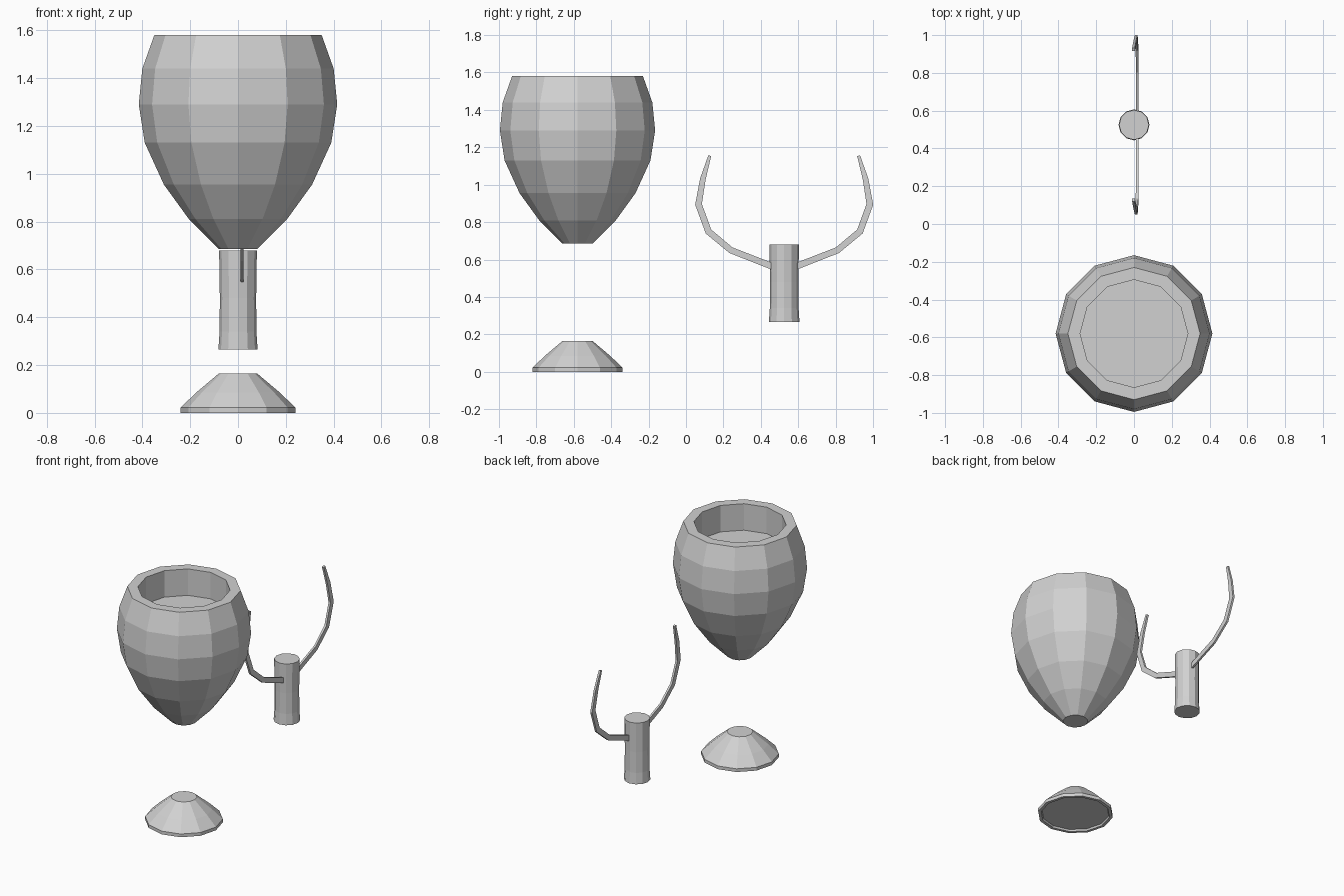
import bpy, bmesh, math
from mathutils import Vector

cube = bpy.data.objects.get("Cube")
if cube:
    bpy.data.objects.remove(cube, do_unlink=True)

SIDES = 12
CUP_Y, STEM_Y = -0.58, 0.525

grey = bpy.data.materials.new("plain grey")
grey.use_nodes = True
colour = (0.64, 0.64, 0.64, 1)
grey.diffuse_color = colour
grey.node_tree.nodes["Principled BSDF"].inputs["Base Color"].default_value = colour


def loft(name, rings, y):
    """Skin a list of equal-length point rings and cap both ends."""
    bm = bmesh.new()
    loops = [[bm.verts.new(p) for p in ring] for ring in rings]
    n = len(loops[0])
    for a, b in zip(loops, loops[1:]):
        for i in range(n):
            j = (i + 1) % n
            bm.faces.new((a[i], a[j], b[j], b[i]))
    bm.faces.new(loops[0][::-1])
    bm.faces.new(loops[-1])
    bmesh.ops.recalc_face_normals(bm, faces=bm.faces)
    mesh = bpy.data.meshes.new(name)
    bm.to_mesh(mesh)
    bm.free()
    mesh.materials.append(grey)
    obj = bpy.data.objects.new(name, mesh)
    obj.location.y = y
    bpy.context.collection.objects.link(obj)
    return obj


def lathe(name, profile, y):
    """Turn a (radius, height) profile around the vertical axis."""
    angles = [math.tau * i / SIDES for i in range(SIDES)]
    rings = [[(r * math.cos(a), r * math.sin(a), z) for a in angles]
             for r, z in profile]
    return loft(name, rings, y)


# Cup: faceted bowl, thick rim and a shallow well
lathe("cup_bowl", [(0.08, 0.685), (0.205, 0.81), (0.31, 0.955), (0.39, 1.13),
                   (0.415, 1.29), (0.40, 1.44), (0.35, 1.58),
                   (0.285, 1.58), (0.285, 1.40)], CUP_Y)

# Foot: low cone with a thin lip and a recessed underside
lathe("foot", [(0.215, 0.012), (0.22, 0), (0.24, 0), (0.24, 0.022),
               (0.175, 0.085), (0.08, 0.165)], CUP_Y)

# Stem: slightly waisted post
lathe("stem", [(0.082, 0.265), (0.077, 0.34), (0.076, 0.48), (0.079, 0.68)],
      STEM_Y)

# Arms: tapering curved bars, one each side of the stem
# Each point is (x, y from stem, z, width)
ARM = [(0.017, 0.06, 0.562, 0.035), (0.017, 0.285, 0.65, 0.034),
       (0.016, 0.405, 0.75, 0.036), (0.012, 0.458, 0.895, 0.036),
       (0.005, 0.435, 1.03, 0.03), (-0.003, 0.398, 1.155, 0.016)]


def arm(name, side):
    points = [Vector((x, side * y, z)) for x, y, z, w in ARM]
    rings = []
    for i, p in enumerate(points):
        # Mitre direction across the bar, kept in the plane of the arm
        t = points[min(i + 1, len(points) - 1)] - points[max(i - 1, 0)]
        across = Vector((0, -t.z, t.y)).normalized() * ARM[i][3] / 2
        thick = Vector((0.007, 0, 0))
        rings.append([p + across + thick, p + across - thick,
                      p - across - thick, p - across + thick])
    return loft(name, rings, STEM_Y)


arm("back_arm", 1)
arm("front_arm", -1)
